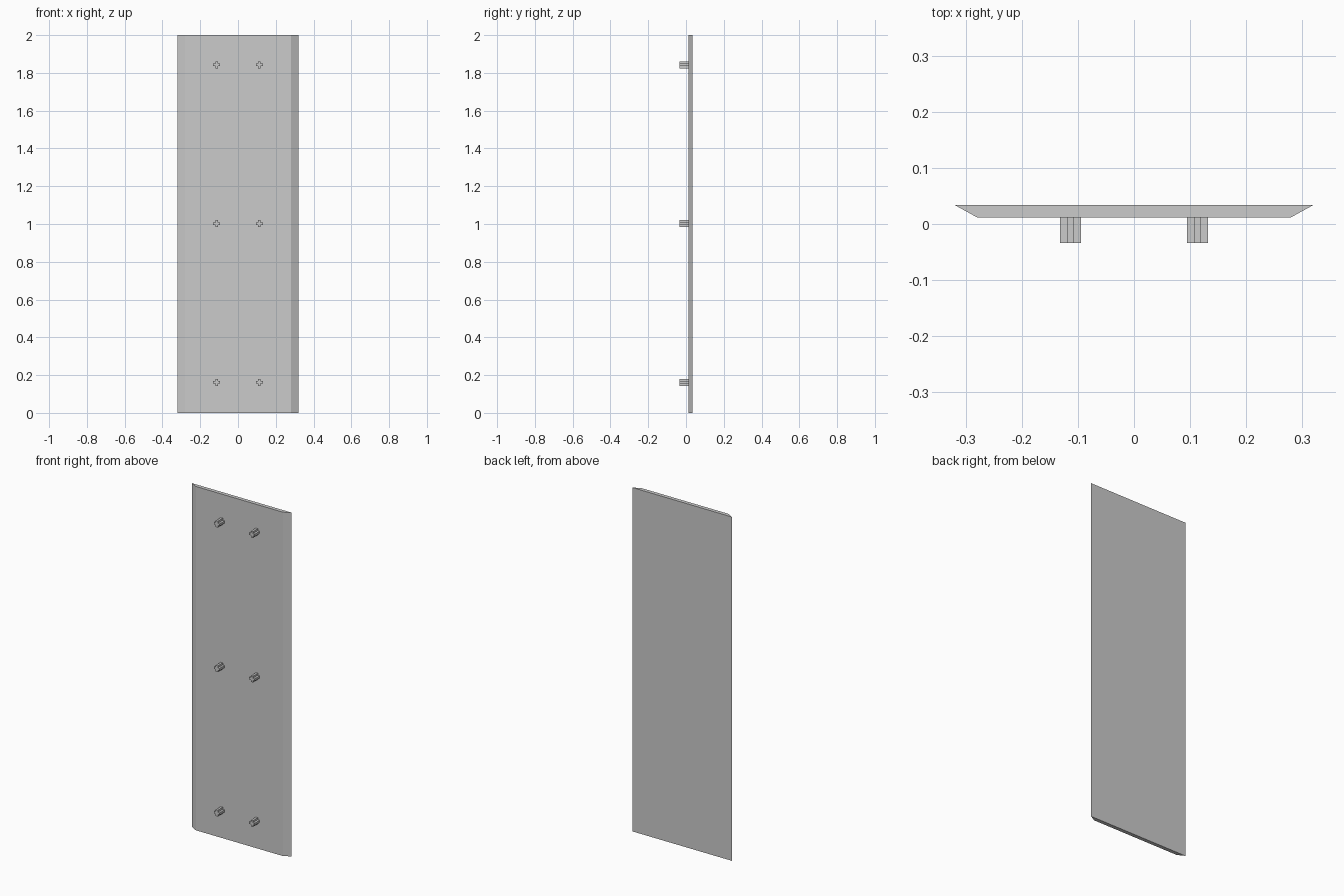
import bpy
import bmesh
from mathutils import Vector

cube = bpy.data.objects.get("Cube")
if cube:
    bpy.data.objects.remove(cube, do_unlink=True)

grey = bpy.data.materials.new("plain grey")
grey.use_nodes = True
colour = (0.6, 0.6, 0.6, 1)
grey.diffuse_color = colour
grey.node_tree.nodes["Principled BSDF"].inputs["Base Color"].default_value = colour


def extrude_profile(name, points, direction, location=(0, 0, 0)):
    """Make a solid by extruding a closed flat profile along a direction."""
    bm = bmesh.new()
    face = bm.faces.new([bm.verts.new(p) for p in points])
    result = bmesh.ops.extrude_face_region(bm, geom=[face], use_keep_orig=True)
    moved = [v for v in result["geom"] if isinstance(v, bmesh.types.BMVert)]
    bmesh.ops.translate(bm, verts=moved, vec=Vector(direction))
    bmesh.ops.recalc_face_normals(bm, faces=bm.faces)
    mesh = bpy.data.meshes.new(name)
    bm.to_mesh(mesh)
    bm.free()
    mesh.materials.append(grey)
    obj = bpy.data.objects.new(name, mesh)
    obj.location = location
    bpy.context.collection.objects.link(obj)
    return obj


# Tall panel with slanted long edges
FRONT, BACK = 0.012, 0.034
extrude_profile("panel",
                [(-0.28, FRONT, 0), (0.28, FRONT, 0), (0.32, BACK, 0), (-0.32, BACK, 0)],
                (0, 0, 2))

# Cross-shaped pegs on the front: one arm corner turned four times
a, r = 0.0065, 0.0185
cross = []
x, z = 1, 0
for turn in range(4):
    for along, side in ((r, -a), (r, a), (a, a)):
        cross.append((along * x - side * z, 0, along * z + side * x))
    x, z = -z, x

PEG_FRONT = -0.034
for level, height in (("lower", 0.162), ("middle", 1.002), ("upper", 1.843)):
    for side, px in (("right", -0.113), ("left", 0.113)):
        extrude_profile(f"{level}_{side}_peg", cross,
                        (0, FRONT - PEG_FRONT, 0), (px, PEG_FRONT, height))
